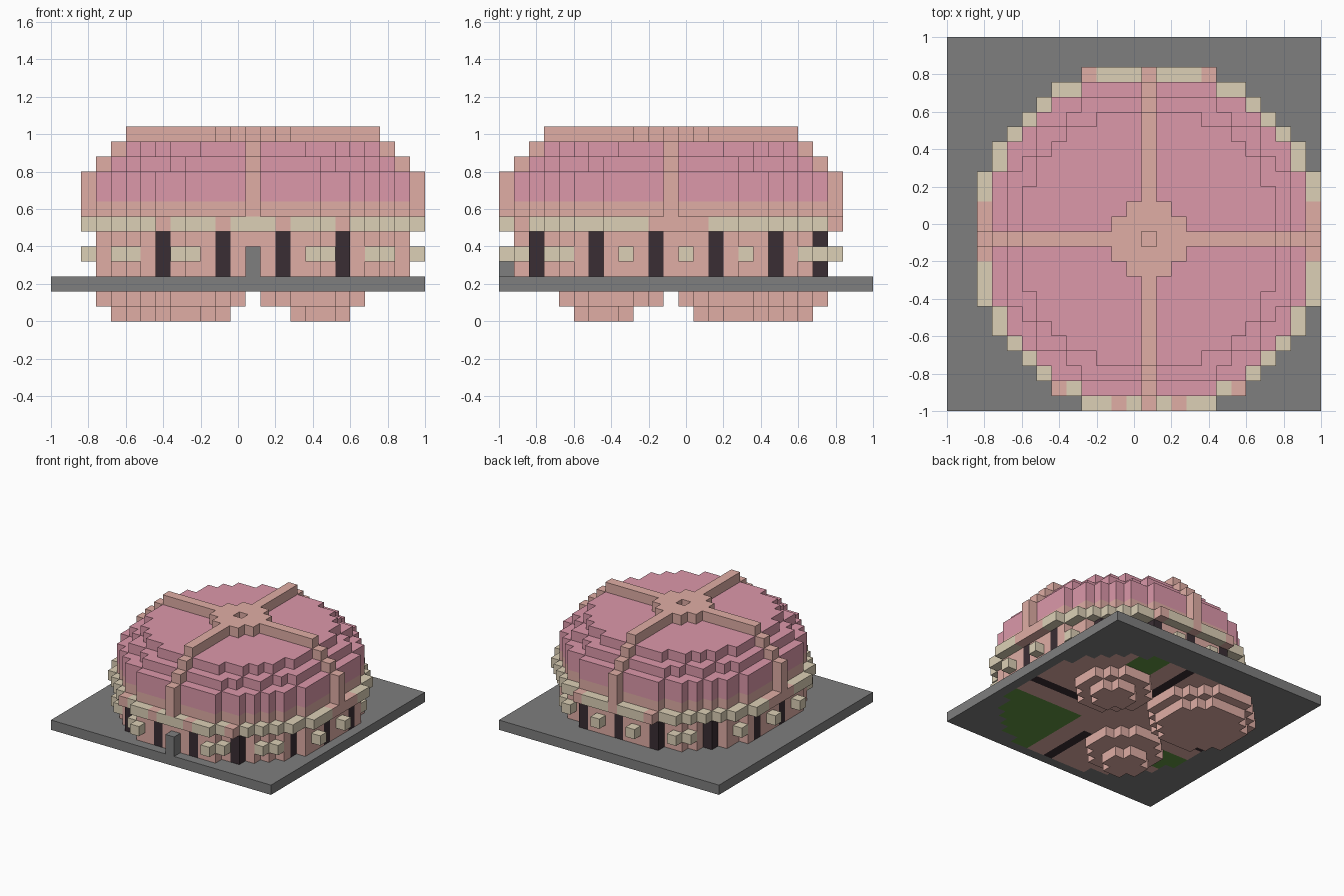
import bpy
import bmesh

old = bpy.data.objects.get("Cube")
if old:
    bpy.data.objects.remove(old, do_unlink=True)

U = 0.08              # block size
CX, CY = 0.08, -0.08  # dome axis


def material(name, rgb):
    m = bpy.data.materials.new(name)
    m.use_nodes = True
    m.diffuse_color = (*rgb, 1)
    m.node_tree.nodes["Principled BSDF"].inputs["Base Color"].default_value = (*rgb, 1)
    return m


PINK, CLAY, STONE, DARK, GREY, GREEN = range(6)
mats = [
    material("rose_roof", (0.716, 0.314, 0.402)),
    material("clay", (0.745, 0.423, 0.376)),
    material("pale_stone", (0.716, 0.631, 0.468)),
    material("dark_window", (0.042, 0.027, 0.034)),
    material("grey_paving", (0.209, 0.209, 0.209)),
    material("grass", (0.122, 0.305, 0.055)),
]

# Corner offsets for each of the six block sides
SIDES = {}
for axis in range(3):
    for s in (-1, 1):
        d = [0, 0, 0]
        d[axis] = s
        loop = []
        for a, b in ((-1, -1), (1, -1), (1, 1), (-1, 1)):
            c = [0, 0, 0]
            c[axis], c[(axis + 1) % 3], c[(axis + 2) % 3] = s, a, b
            loop.append(c)
        SIDES[tuple(d)] = loop if s > 0 else loop[::-1]


def blocks(name, cells):
    """Build the outer skin of a set of blocks; cells maps (x, y, level) to a colour."""
    bm = bmesh.new()
    corners = {}
    for (x, y, k), colour in cells.items():
        for d, loop in SIDES.items():
            if (x + d[0], y + d[1], k + d[2]) in cells:
                continue
            verts = []
            for c in loop:
                key = (2 * x + c[0], 2 * y + c[1], 2 * k + 1 + c[2])
                if key not in corners:
                    corners[key] = bm.verts.new((CX + key[0] * U / 2,
                                                 CY + key[1] * U / 2, key[2] * U / 2))
                verts.append(corners[key])
            bm.faces.new(verts).material_index = colour
    mesh = bpy.data.meshes.new(name)
    bm.to_mesh(mesh)
    bm.free()
    for m in mats:
        mesh.materials.append(m)
    obj = bpy.data.objects.new(name, mesh)
    bpy.context.scene.collection.objects.link(obj)
    return obj


def disc(r2, cx=0, cy=0):
    span = range(-13, 14)
    return {(x, y) for x in span for y in span if (x - cx) ** 2 + (y - cy) ** 2 <= r2}


OUTER, BODY, UPPER, CROWN = disc(140), disc(118), disc(98), disc(75)
RING = OUTER - BODY


def is_window(x, y):
    if abs(y) >= abs(x) or abs(y) >= 9:
        return x % 4 == (2 if y < 0 else 0)
    return y % 4 == 3


def is_knob(x, y):
    if abs(y) <= 9 and y % 4 == 1:
        return True
    if abs(y) < abs(x):
        return False
    if y < 0:
        return x != 0 and (x % 4 == 0 or abs(x) == 5)
    return x % 4 == 2


# Square paving slab, with the room floors showing on its underside
def floor_colour(x, y):
    if (x, y) not in BODY:
        return GREY
    if (x == 0 or y == 0) and max(abs(x), abs(y)) >= 5:
        return DARK
    lawn = x >= 3 and y <= -3
    verge = (x <= -7 and -5 <= y <= -3) or (3 <= x <= 5 and y >= 7)
    return GREEN if lawn or verge else CLAY


blocks("paving_slab", {(x, y, 2): floor_colour(x, y)
                       for x in range(-13, 12) for y in range(-11, 14)})

# Stepped cellars hanging below the slab
for name, low, high in (
    ("large_cellar", disc(17, -5.5, 5.5), disc(23, -5.5, 5.5)),
    ("small_cellar_back", disc(3, 4.5, 4.5), disc(10, 4, 4)),
    ("small_cellar_front", disc(3, -4.5, -4.5), disc(10, -4, -4)),
):
    cells = {(x, y, 0): CLAY for x, y in low}
    cells.update({(x, y, 1): CLAY for x, y in high})
    blocks(name, cells)

# Round wall with tall dark windows
blocks("round_wall", {(x, y, k): DARK if is_window(x, y) else CLAY
                      for x, y in BODY for k in (3, 4, 5)})

# Stone knobs around the wall
blocks("wall_knobs", {(x, y, 4): STONE for x, y in RING if is_knob(x, y)})

# Door post at the front
blocks("door_post", {(0, -11, k): GREY for k in (3, 4)})


# Cornice ring, clay above the windows
def cornice_colour(x, y):
    side = abs(x) == 11 and y in (-1, 0, 1, 2)
    return CLAY if side or (abs(y) >= 9 and is_window(x, y)) else STONE


blocks("cornice", {(x, y, 6): cornice_colour(x, y) for x, y in OUTER})

# Stepped roof on a clay base course
roof = {}
for k, layer in ((7, BODY), (8, BODY), (9, BODY), (10, UPPER), (11, CROWN)):
    for x, y in layer:
        roof[x, y, k] = CLAY if k == 7 or (x, y) == (0, 0) else PINK
blocks("dome_roof", roof)

# Cross ribs following the steps, meeting in a hollow hub
ribs = {}
for k, reach in ((7, 11), (8, 11), (9, 11), (10, 10), (11, 9)):
    for x, y in ((reach, 0), (-reach, 0), (0, reach), (0, -reach)):
        ribs[x, y, k] = CLAY
for n in range(1, 9):
    for x, y in ((n, 0), (-n, 0), (0, n), (0, -n)):
        ribs[x, y, 12] = CLAY
for x, y in disc(5) - {(0, 0)}:
    ribs[x, y, 12] = CLAY
blocks("roof_ribs", ribs)
